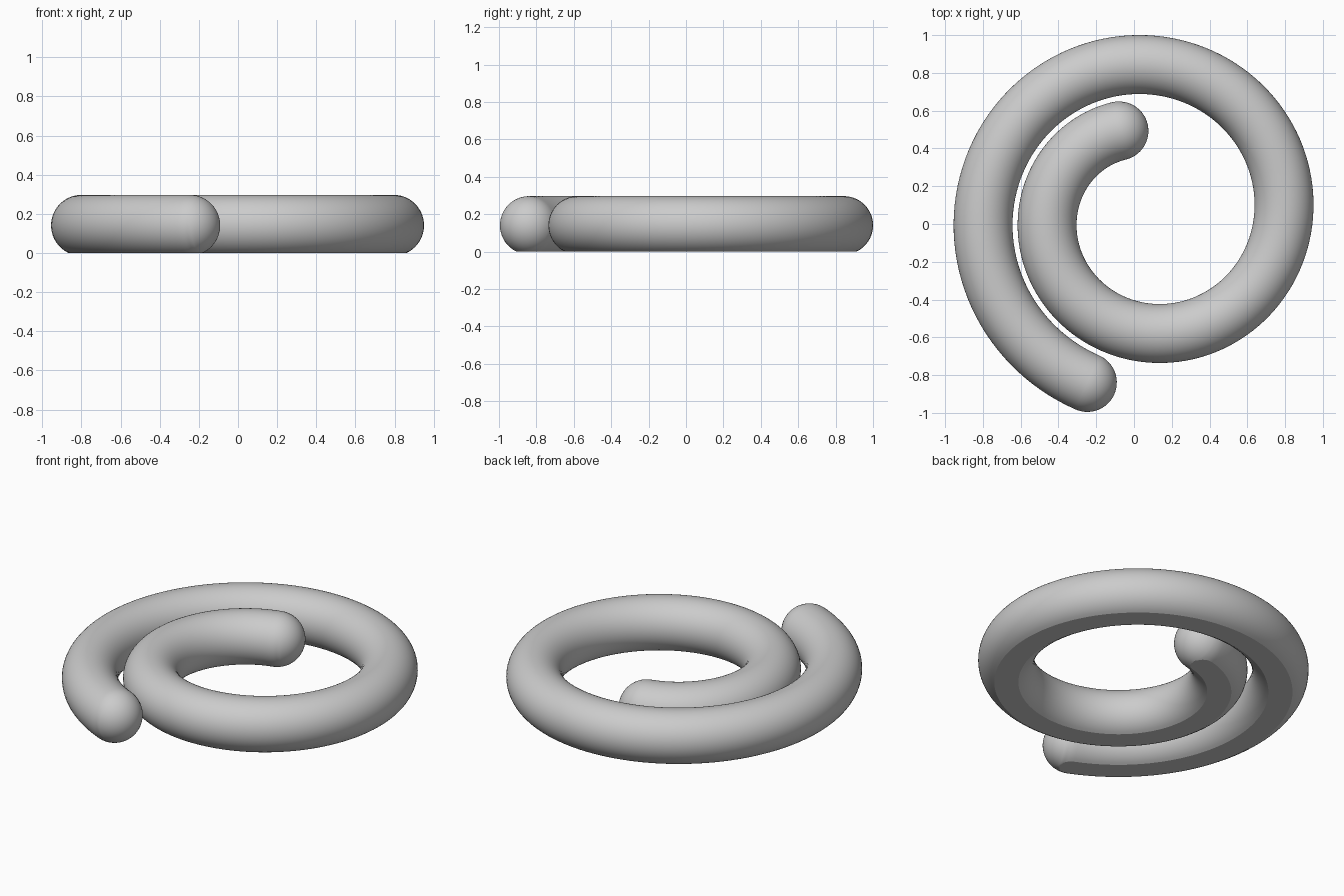
import bpy, bmesh, math
from mathutils import Vector

cube = bpy.data.objects.get("Cube")
if cube:
    bpy.data.objects.remove(cube)

TUBE = 0.156                     # tube radius
AXIS_Z = 0.141                   # height of the tube axis above the flat base
CENTRE = Vector((0.0825, 0.0475, AXIS_Z))
START, END = math.radians(110), math.radians(609.6)
STEPS, SIDES, CAP = 180, 48, 14
UP = Vector((0, 0, 1))


def spiral(a):
    """Point and unit tangent of the widening spiral at angle a."""
    growth = 0.0541
    r = 0.54 + growth * (a - math.pi)
    out = Vector((math.cos(a), math.sin(a), 0))
    side = Vector((-math.sin(a), math.cos(a), 0))
    return CENTRE + out * r, (out * growth + side * r).normalized()


def ring(bm, point, tangent, radius):
    """Circular section whose lower part is cut flat at the base."""
    across = tangent.cross(UP)
    low = math.asin(min(1, AXIS_Z / max(radius, AXIS_Z)))
    verts = []
    for i in range(SIDES + 1):
        t = -low + (math.pi + 2 * low) * i / SIDES
        offset = across * math.cos(t) + UP * math.sin(t)
        verts.append(bm.verts.new(point + offset * radius))
    return verts


# Sections: round start cap, spiral body, round end cap
sections = []
p, t = spiral(START)
for i in range(CAP):
    a = math.pi / 2 * (1 - i / CAP)
    sections.append((p - t * TUBE * math.sin(a), t, TUBE * math.cos(a)))
for i in range(STEPS + 1):
    sections.append((*spiral(START + (END - START) * i / STEPS), TUBE))
p, t = spiral(END)
for i in range(1, CAP + 1):
    a = math.pi / 2 * i / CAP
    sections.append((p + t * TUBE * math.sin(a), t, TUBE * math.cos(a)))

# Skin the sections into one closed tube
bm = bmesh.new()
rings = [ring(bm, *s) for s in sections]
for a, b in zip(rings, rings[1:]):
    for i in range(SIDES + 1):
        j = (i + 1) % (SIDES + 1)
        bm.faces.new((a[i], a[j], b[j], b[i]))
bmesh.ops.remove_doubles(bm, verts=bm.verts, dist=0.0002)
bmesh.ops.recalc_face_normals(bm, faces=bm.faces)
mesh = bpy.data.meshes.new("spiral_tube")
bm.to_mesh(mesh)
bm.free()

tube = bpy.data.objects.new("spiral_tube", mesh)
bpy.context.collection.objects.link(tube)

# Plain grey material
grey = bpy.data.materials.new("light_grey")
grey.use_nodes = True
colour = (0.6, 0.6, 0.6, 1)
grey.diffuse_color = colour
grey.node_tree.nodes["Principled BSDF"].inputs["Base Color"].default_value = colour
mesh.materials.append(grey)

# Smooth sides with a crisp edge around the flat base
bpy.ops.object.select_all(action="DESELECT")
tube.select_set(True)
bpy.context.view_layer.objects.active = tube
bpy.ops.object.shade_smooth_by_angle(angle=math.radians(18))
